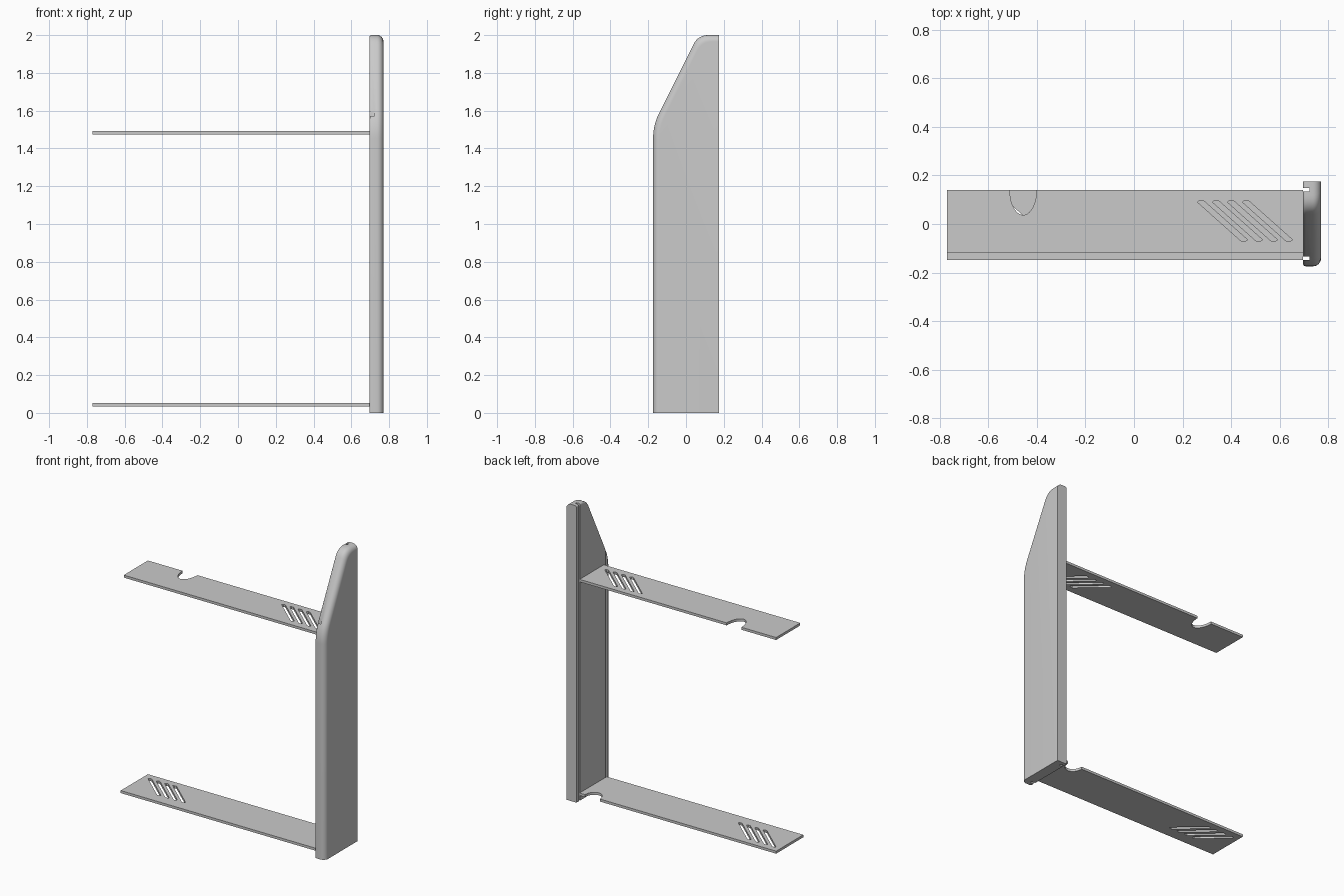
import bpy, bmesh, math

if "Cube" in bpy.data.objects:
    bpy.data.objects.remove(bpy.data.objects["Cube"])

grey = bpy.data.materials.new("plain grey")
grey.diffuse_color = (0.59, 0.59, 0.59, 1)
grey.use_nodes = True
grey.node_tree.nodes["Principled BSDF"].inputs["Base Color"].default_value = grey.diffuse_color


def add_object(name, mesh):
    ob = bpy.data.objects.new(name, mesh)
    bpy.context.collection.objects.link(ob)
    return ob


def arc_corner(prev, corner, nxt, cut, n=8):
    """Rounded corner points: a quadratic curve starting `cut` from the corner."""
    def toward(p):
        d = math.dist(p, corner)
        return [c + (q - c) * cut / d for c, q in zip(corner, p)]
    a, b = toward(prev), toward(nxt)
    return [tuple((1 - t) ** 2 * i + 2 * t * (1 - t) * j + t * t * k
                  for i, j, k in zip(a, corner, b))
            for t in (s / n for s in range(n + 1))]


def side_profile(d, back=0.174, bottom=0.0):
    """Panel outline in (y, z), with front, slope and top moved inward by d."""
    front, shoulder = -0.174 + d, 1.524 - 0.236 * d
    slope_top, top = 0.064 + 0.618 * d, 2.0 - d
    p = [(back, bottom), (front, bottom), (front, shoulder),
         (slope_top, top), (back, top)]
    return [p[0], p[1], *arc_corner(p[1], p[2], p[3], 0.07),
            *arc_corner(p[2], p[3], p[4], 0.055), p[4]]


def loft(name, sections):
    """Join equal-length (x, profile) sections into a closed solid."""
    bm = bmesh.new()
    rings = [[bm.verts.new((x, y, z)) for y, z in prof] for x, prof in sections]
    n = len(rings[0])
    bm.faces.new(rings[0])
    bm.faces.new(rings[-1])
    for r0, r1 in zip(rings, rings[1:]):
        for i in range(n):
            j = (i + 1) % n
            bm.faces.new((r0[i], r0[j], r1[j], r1[i]))
    bmesh.ops.recalc_face_normals(bm, faces=bm.faces)
    me = bpy.data.meshes.new(name)
    bm.to_mesh(me)
    bm.free()
    me.materials.append(grey)
    return add_object(name, me)


def rounding(x_face, direction, r, n):
    """(x, inset) pairs of a quarter-round rim of radius r at x_face."""
    return [(x_face + direction * r * (1 - math.sin(a)), r * (1 - math.cos(a)))
            for a in (math.pi / 2 * i / n for i in range(n + 1))]


# Side panel: small rounding on the inner rim, large on the outer rim
inner = rounding(0.695, 1, 0.012, 4)[::-1]
outer = rounding(0.77, -1, 0.034, 8)
panel = loft("side_panel", [(x, side_profile(d)) for x, d in inner + outer])
bpy.context.view_layer.objects.active = panel
panel.select_set(True)

# Two full-height grooves in the inner face, near the front and back edges
for y0, y1 in ((-0.149, -0.134), (0.134, 0.149)):
    strip = [(y0, -0.1), (y1, -0.1), (y1, 2.1), (y0, 2.1)]
    cutter = loft("groove_cutter", [(0.6, strip), (0.722, strip)])
    cutter.hide_render = True
    mod = panel.modifiers.new("groove", 'BOOLEAN')
    mod.operation, mod.solver, mod.object = 'DIFFERENCE', 'EXACT', cutter
    bpy.ops.object.modifier_apply(modifier=mod.name)
    bpy.data.objects.remove(cutter)
bpy.ops.object.shade_smooth_by_angle(angle=math.radians(30))


def shelf(name, front, z0, z1, notch_x, notch_depth, slot_x):
    """Flat board with a rounded notch in the back edge and four slanted slots."""
    back, left, right = 0.14, -0.77, 0.695
    notch = [(notch_x + 0.055 * math.cos(a), back - notch_depth * math.sin(a))
             for a in (math.pi * i / 20 for i in range(21))]
    outlines = [[(left, front), (right, front), (right, back), *notch, (left, back)]]
    slot = [(0, 0.09), (0.010, 0.097), (0.024, 0.097),
            (0.206, -0.065), (0.196, -0.072), (0.182, -0.072)]
    for i in range(4):
        outlines.append([(slot_x + 0.0617 * i + x, y) for x, y in slot])
    cu = bpy.data.curves.new(name, 'CURVE')
    cu.dimensions, cu.fill_mode, cu.extrude = '2D', 'BOTH', (z1 - z0) / 2
    for pts in outlines:
        sp = cu.splines.new('POLY')
        sp.points.add(len(pts) - 1)
        for p, (x, y) in zip(sp.points, pts):
            p.co = (x, y, 0, 1)
        sp.use_cyclic_u = True
    temp = add_object(name + "_outline", cu)
    deps = bpy.context.evaluated_depsgraph_get()
    me = bpy.data.meshes.new_from_object(temp.evaluated_get(deps))
    bpy.data.objects.remove(temp)
    me.materials.clear()
    me.materials.append(grey)
    me.shade_flat()
    add_object(name, me).location.z = (z0 + z1) / 2


# Shelves: the lower one is deeper, with notch and slots at opposite ends
shelf("upper_shelf", -0.117, 1.475, 1.492, -0.456, 0.103, 0.261)
shelf("lower_shelf", -0.149, 0.035, 0.052, 0.60, 0.07, -0.735)
